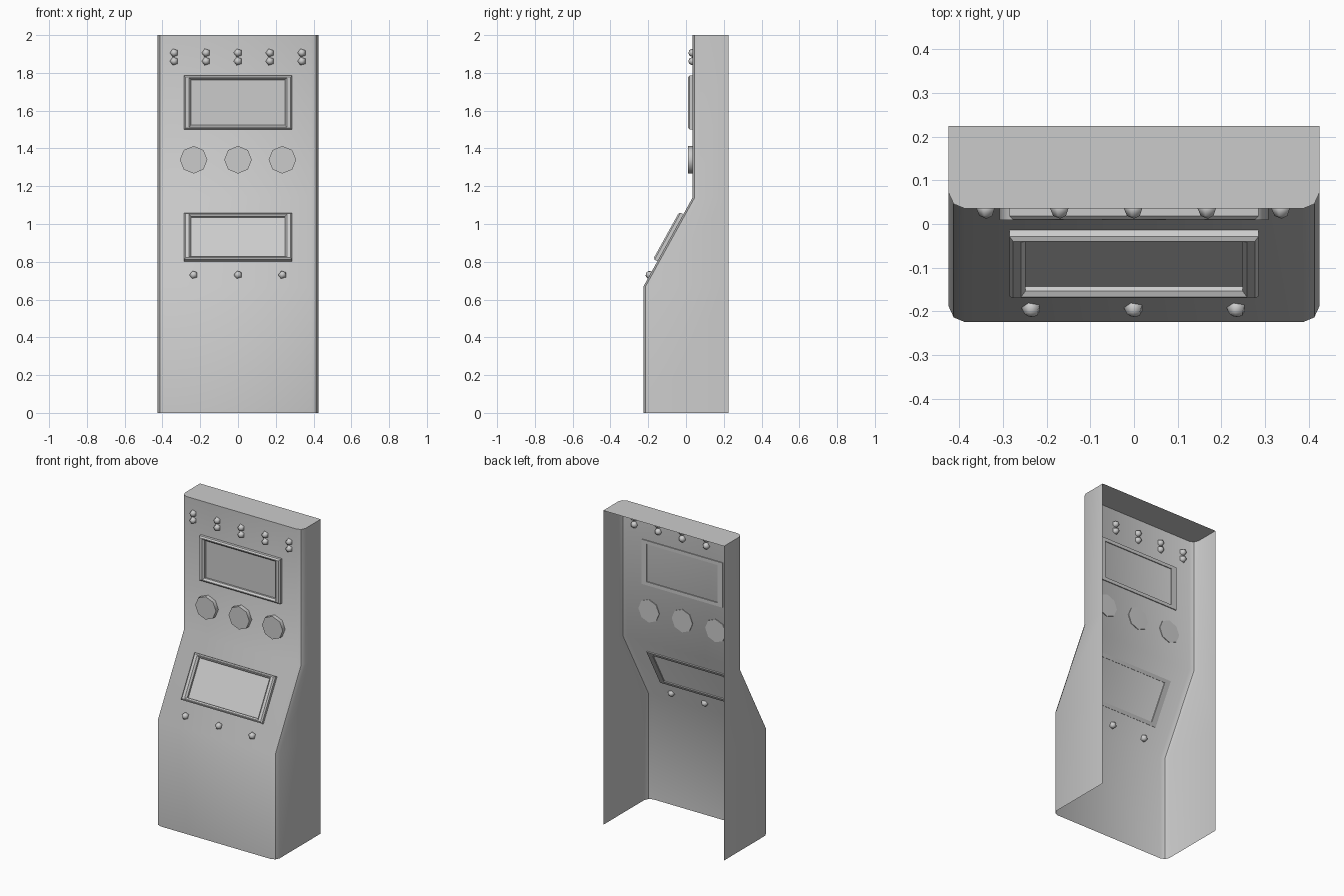
import bpy, bmesh, math
from mathutils import Matrix, Vector

if "Cube" in bpy.data.objects:
    bpy.data.objects.remove(bpy.data.objects["Cube"])

SLOPE = math.atan2(0.26, 0.47)


def finish(bm, name, mat=Matrix(), angle=None, normals=True):
    if normals:
        bmesh.ops.recalc_face_normals(bm, faces=bm.faces)
    me = bpy.data.meshes.new(name)
    bm.to_mesh(me)
    bm.free()
    ob = bpy.data.objects.new(name, me)
    bpy.context.collection.objects.link(ob)
    ob.matrix_world = mat
    if angle:
        bpy.ops.object.select_all(action='DESELECT')
        ob.select_set(True)
        bpy.context.view_layer.objects.active = ob
        bpy.ops.object.shade_smooth_by_angle(angle=math.radians(angle))
    return ob


def front_mat(x, z):
    """Place a part on the front panel, tilting it on the sloped section."""
    if z > 1.14:
        return Matrix.Translation((x, 0.035, z))
    y = -0.225 + (z - 0.67) * 0.26 / 0.47
    return Matrix.Translation((x, y, z)) @ Matrix.Rotation(-SLOPE, 4, 'X')


# Cabinet: open-backed shell with rounded front corners
bm = bmesh.new()
rows = []
for front, z in [(-0.225, 0), (-0.225, 0.67), (0.035, 1.14), (0.035, 2.0)]:
    half = [(0.425, 0.225), (0.425, front + 0.037), (0.413, front + 0.011), (0.387, front)]
    section = [(-x, y) for x, y in half] + half[::-1]
    rows.append([bm.verts.new((x, y, z)) for x, y in section])
for low, high in zip(rows, rows[1:]):
    for i in range(len(low) - 1):
        bm.faces.new((low[i], low[i + 1], high[i + 1], high[i]))
bm.faces.new(rows[-1])
finish(bm, "cabinet_shell", angle=40)


# Display frame: bevelled ring swept around a rectangle, poking through the panel
def display(name, z):
    w, h = 0.285, 0.142
    # (side inset, top/bottom inset, depth) from the back outside to the back inside
    profile = [(0, 0, 0.006), (0, 0, -0.017), (0.008, 0.008, -0.025),
               (0.026, 0.012, -0.025), (0.036, 0.022, -0.015), (0.036, 0.022, 0.006)]
    bm = bmesh.new()
    loops = [[bm.verts.new((sx * (w - a), y, sz * (h - b)))
              for sx, sz in ((-1, -1), (1, -1), (1, 1), (-1, 1))] for a, b, y in profile]
    for p, q in zip(loops, loops[1:] + loops[:1]):
        for i in range(4):
            j = (i + 1) % 4
            bm.faces.new((p[i], p[j], q[j], q[i]))
    finish(bm, name + "_frame", front_mat(0, z))
    # Flat screen just in front of the panel
    bm = bmesh.new()
    bm.faces.new([bm.verts.new((sx * (w - 0.035), -0.003, sz * (h - 0.021)))
                  for sx, sz in ((-1, -1), (1, -1), (1, 1), (-1, 1))])
    finish(bm, name + "_screen", front_mat(0, z), normals=False)


display("upper_display", 1.643)
display("lower_display", 0.927)


# Octagonal dials
for i, x in enumerate((-0.235, 0, 0.235)):
    bm = bmesh.new()
    bmesh.ops.create_cone(bm, cap_ends=True, segments=8, radius1=0.073, radius2=0.073, depth=0.03)
    bmesh.ops.transform(bm, matrix=Matrix.Translation((0, -0.0105, 0)) @ Matrix.Rotation(math.pi / 2, 4, 'X'), verts=bm.verts)
    finish(bm, f"dial_{i + 1}", front_mat(x, 1.34), angle=50)


# Small five-sided buttons
def button(name, x, z):
    bm = bmesh.new()
    bmesh.ops.create_uvsphere(bm, u_segments=5, v_segments=4, radius=0.023)
    rot = Matrix.Rotation(math.pi / 2, 4, 'X') @ Matrix.Rotation(math.pi / 2, 4, 'Z')
    bmesh.ops.transform(bm, matrix=rot, verts=bm.verts)
    finish(bm, name, front_mat(x, z), angle=80)


for i in range(5):
    x = (i - 2) * 0.169
    button(f"upper_light_{i + 1}", x, 1.906)
    button(f"lower_light_{i + 1}", x, 1.862)
for i in range(3):
    button(f"panel_button_{i + 1}", (i - 1) * 0.235, 0.73)
